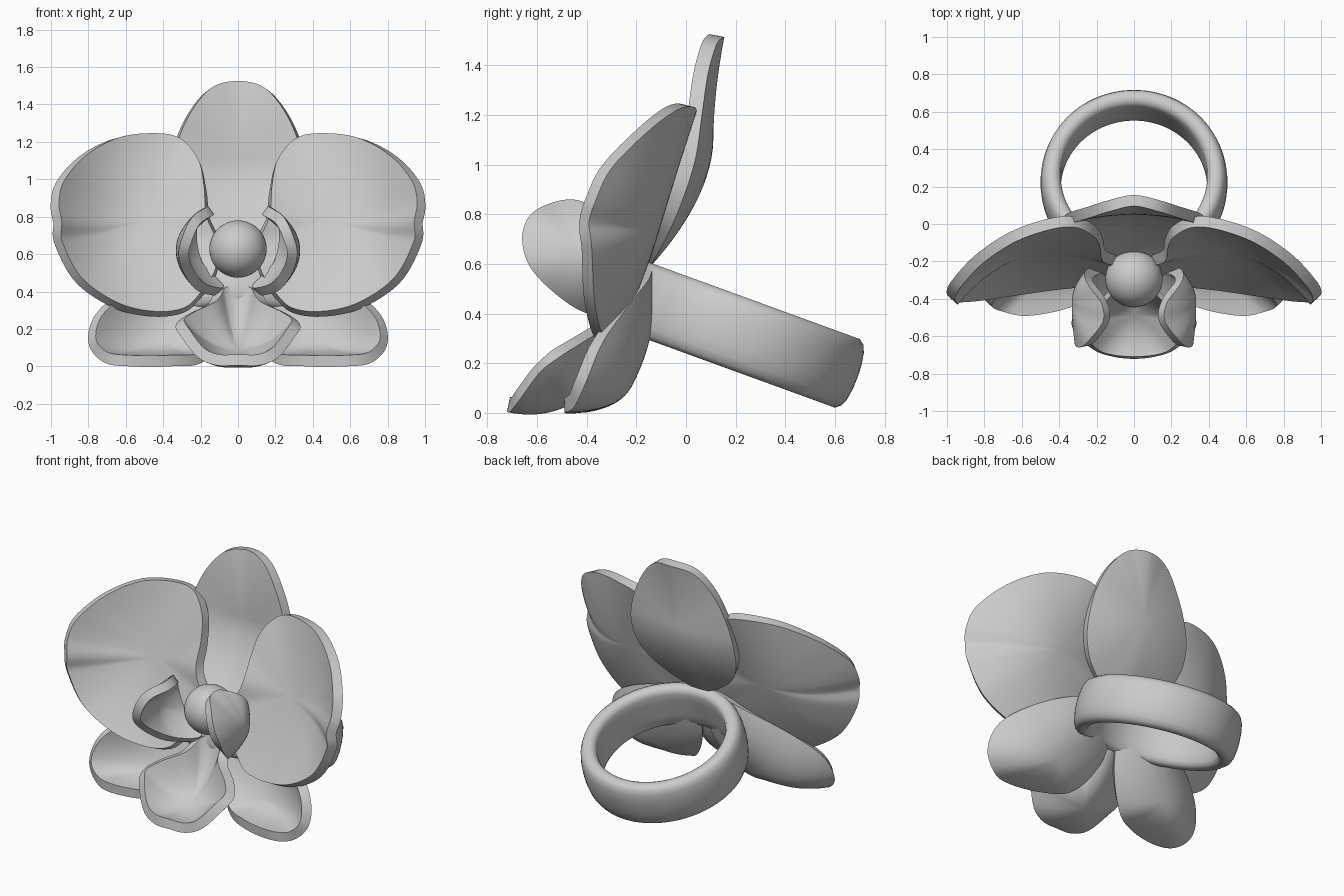
import bpy, math
from mathutils import Vector

if "Cube" in bpy.data.objects:
    bpy.data.objects.remove(bpy.data.objects["Cube"])


def finish(name, verts, faces):
    me = bpy.data.meshes.new(name)
    me.from_pydata(verts, [], faces)
    me.update()
    ob = bpy.data.objects.new(name, me)
    bpy.context.collection.objects.link(ob)
    bpy.ops.object.select_all(action='DESELECT')
    ob.select_set(True)
    bpy.context.view_layer.objects.active = ob
    bpy.ops.object.mode_set(mode='EDIT')
    bpy.ops.mesh.select_all(action='SELECT')
    bpy.ops.mesh.normals_make_consistent(inside=False)
    bpy.ops.object.mode_set(mode='OBJECT')
    return ob


def closed_spline(pts, steps):
    """Closed Catmull-Rom curve through the points."""
    out, n = [], len(pts)
    for i in range(n):
        a, b, c, d = (pts[(i + k - 1) % n] for k in range(4))
        for s in range(steps):
            t = s / steps
            out.append(0.5 * (2 * b + (c - a) * t + (2 * a - 5 * b + 4 * c - d) * t * t
                              + (3 * b - a - 3 * c + d) * t ** 3))
    return out


def petal(name, outline, centre, axis, power, thick, symmetric=False, rings=14):
    """Dished sheet: rings blend from the centre out to a 3D rim curve."""
    pts = [Vector(p) for p in outline]
    if symmetric:
        pts += [Vector((-p.x, p.y, p.z)) for p in reversed(pts) if p.x > 1e-6]
    rim = closed_spline(pts, 10)
    c, ax, n = Vector(centre), Vector(axis).normalized(), len(rim)
    verts = [c]
    for k in range(1, rings + 1):
        r = k / rings
        for e in rim:
            d = e - c
            h = d.dot(ax)
            verts.append(c + (d - ax * h) * r + ax * h * r ** power)
    faces = [(0, 1 + i, 1 + (i + 1) % n) for i in range(n)]
    for k in range(rings - 1):
        for i in range(n):
            a, b = 1 + k * n + i, 1 + k * n + (i + 1) % n
            faces.append((a, a + n, b + n, b))
    ob = finish(name, verts, faces)
    sol = ob.modifiers.new("thickness", 'SOLIDIFY')
    sol.thickness, sol.offset = thick, 0
    if not symmetric:
        ob.modifiers.new("pair", 'MIRROR').use_mirror_merge = False
    for m in list(ob.modifiers):
        bpy.ops.object.modifier_apply(modifier=m.name)
    bpy.ops.object.shade_smooth_by_angle(angle=math.radians(40))
    return ob


# Upright sepal at the top
petal("top_sepal",
      [(0, .125, 1.52), (.14, .095, 1.49), (.25, .06, 1.37), (.33, .035, 1.2),
       (.365, .01, 1.03), (.345, -.04, .87), (.24, -.1, .73), (0, -.165, .61)],
      (0, .08, 1.1), (0, 1, 0), 1.8, .06, True)

# Two broad side petals
petal("side_petals",
      [(.45, 0, 1.24), (.65, -.07, 1.22), (.83, -.19, 1.125), (.95, -.32, .99),
       (.98, -.38, .87), (.965, -.41, .77), (.96, -.4, .66), (.85, -.39, .46),
       (.65, -.36, .325), (.45, -.33, .28), (.29, -.31, .3), (.2, -.28, .38),
       (.12, -.25, .5), (.1, -.2, .65), (.16, -.17, .8), (.175, -.1, .95),
       (.21, -.04, 1.1), (.31, .01, 1.21)],
      (.48, -.125, .78), (0, 1, -.3), 2.1, .06)

# Two lower sepals curving forward to the ground
petal("lower_sepals",
      [(.06, -.17, .58), (.33, -.18, .53), (.58, -.27, .41), (.74, -.36, .28),
       (.78, -.42, .14), (.71, -.46, .05), (.58, -.49, .03), (.36, -.45, .03),
       (.18, -.36, .06), (.05, -.25, .28)],
      (.4, -.24, .13), (0, 1, -.5), 2.2, .06)

# Scooped lip
petal("lip",
      [(0, -.715, .035), (.11, -.705, .035), (.2, -.675, .075), (.28, -.6, .175),
       (.31, -.53, .235), (.25, -.45, .285), (.14, -.36, .34), (.09, -.26, .41),
       (0, -.22, .43)],
      (0, -.48, .06), (0, .5, -1), 2.2, .06, True)

# Two cupped lobes beside the column
petal("lip_lobes",
      [(.09, -.26, .41), (.19, -.4, .42), (.26, -.53, .5), (.29, -.63, .6),
       (.265, -.655, .7), (.22, -.62, .785), (.15, -.52, .83), (.16, -.42, .83),
       (.24, -.3, .75), (.21, -.25, .55)],
      (.305, -.42, .62), (1, 0, 0), 2.0, .055)

# Ball at the flower's heart
bpy.ops.mesh.primitive_uv_sphere_add(segments=48, ring_count=24, radius=.153,
                                     location=(0, -.293, .627))
bpy.context.object.name = "column_ball"
bpy.ops.object.shade_smooth()

# Finger band: domed outside, straight bore, rounded edges, tilted to the flower
half = [(.5, 0), (.498, .05), (.49, .1), (.477, .13), (.455, .147), (.425, .147),
        (.402, .135), (.392, .11), (.39, .06), (.39, 0)]
prof = half + [(r, -h) for r, h in reversed(half[1:-1])]
seg, m = 96, len(prof)
verts = [(r * math.cos(2 * math.pi * s / seg), r * math.sin(2 * math.pi * s / seg), h)
         for s in range(seg) for r, h in prof]
faces = [(s * m + j, (s + 1) % seg * m + j, (s + 1) % seg * m + (j + 1) % m,
          s * m + (j + 1) % m) for s in range(seg) for j in range(m)]
band = finish("finger_band", verts, faces)
band.location = (0, .222, .315)
band.rotation_euler = (math.radians(-20), 0, 0)
bpy.ops.object.shade_smooth()
